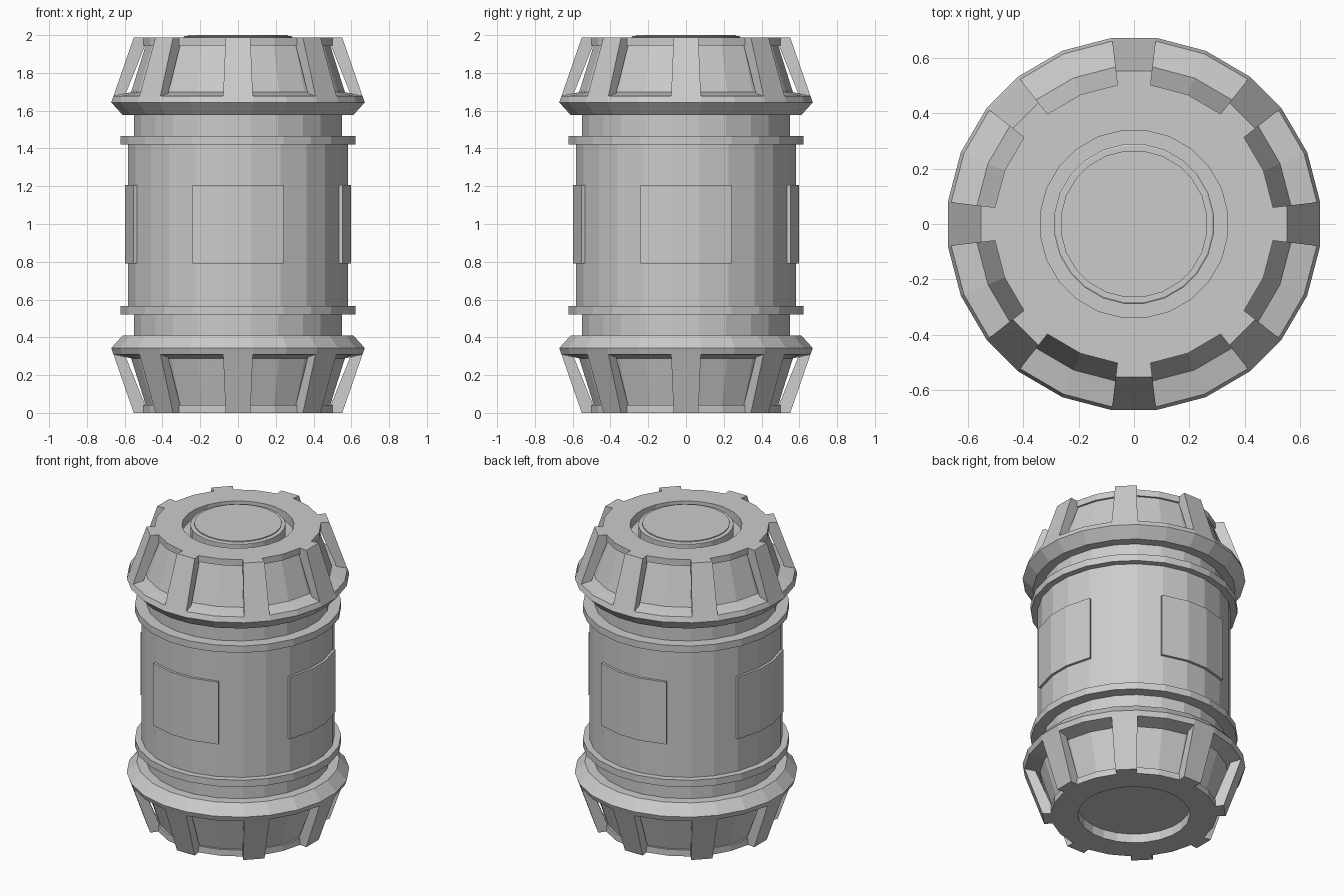
import bpy, bmesh, math

if "Cube" in bpy.data.objects:
    bpy.data.objects.remove(bpy.data.objects["Cube"])

H = 1.987                      # height of the symmetric shell (the top boss rises above it)
HALF = 6.8                     # half angle of a rib, in degrees
# 24 uneven sides: a narrow face centred on each rib, two wider ones between ribs
RING = [k * 45 + a for k in range(8) for a in (-HALF, HALF, 22.5)]

grey = bpy.data.materials.new("light_grey")
grey.diffuse_color = (0.6, 0.6, 0.6, 1)
grey.use_nodes = True
grey.node_tree.nodes["Principled BSDF"].inputs["Base Color"].default_value = grey.diffuse_color


def pt(r, z, deg):
    a = math.radians(deg)
    return (r * math.cos(a), r * math.sin(a), z)


def finish(name, bm):
    bmesh.ops.recalc_face_normals(bm, faces=bm.faces)
    me = bpy.data.meshes.new(name)
    bm.to_mesh(me)
    bm.free()
    me.materials.append(grey)
    ob = bpy.data.objects.new(name, me)
    bpy.context.collection.objects.link(ob)
    return ob


def lathe(name, profile):
    """Revolve an open (r, z) profile around z and cap both ends."""
    bm = bmesh.new()
    rows = [[bm.verts.new(pt(r, z, a)) for a in RING] for r, z in profile]
    n = len(RING)
    for lo, hi in zip(rows, rows[1:]):
        for i in range(n):
            j = (i + 1) % n
            bm.faces.new((lo[i], lo[j], hi[j], hi[i]))
    bm.faces.new(rows[0])
    bm.faces.new(rows[-1])
    return finish(name, bm)


def sector(name, section, angles):
    """Sweep a closed (r, z) section through a few angles."""
    bm = bmesh.new()
    rows = [[bm.verts.new(pt(r, z, a)) for r, z in section] for a in angles]
    n = len(section)
    for lo, hi in zip(rows, rows[1:]):
        for i in range(n):
            j = (i + 1) % n
            bm.faces.new((lo[i], lo[j], hi[j], hi[i]))
    bm.faces.new(rows[0])
    bm.faces.new(rows[-1])
    return finish(name, bm)


def flip(points):
    return [(r, H - z) for r, z in reversed(points)]


# Barrel shell: body, band, neck, collar, recessed wall, lip, end recess
upper = [(0.586, 1.42), (0.627, 1.42), (0.627, 1.466), (0.555, 1.466),
         (0.555, 1.577), (0.615, 1.577), (0.676, 1.644), (0.664, 1.677),
         (0.57, 1.698), (0.492, 1.945), (0.505, 1.945), (0.505, H),
         (0.34, H), (0.34, H - 0.06)]
lathe("barrel_shell", flip(upper) + upper)

# Raised round boss in the top recess
lathe("top_boss", [(0.29, H - 0.06), (0.29, 1.99), (0.284, 1.994),
                   (0.266, 1.994), (0.266, 2.0)])

# Slanted ribs around both ends
rib = [(0.664, 1.677), (0.556, H), (0.495, H), (0.495, 1.945), (0.602, 1.682)]
for k in range(8):
    span = (k * 45 - HALF, k * 45 + HALF)
    sector(f"top_rib_{k + 1}", rib, span)
    sector(f"bottom_rib_{k + 1}", flip(rib), span)

# Four curved side panels
panel = [(0.57, 0.79), (0.603, 0.79), (0.603, 1.207), (0.57, 1.207)]
for k in range(4):
    sector(f"side_panel_{k + 1}", panel,
           [k * 90 + a for a in (-23.6, -HALF, HALF, 23.6)])
